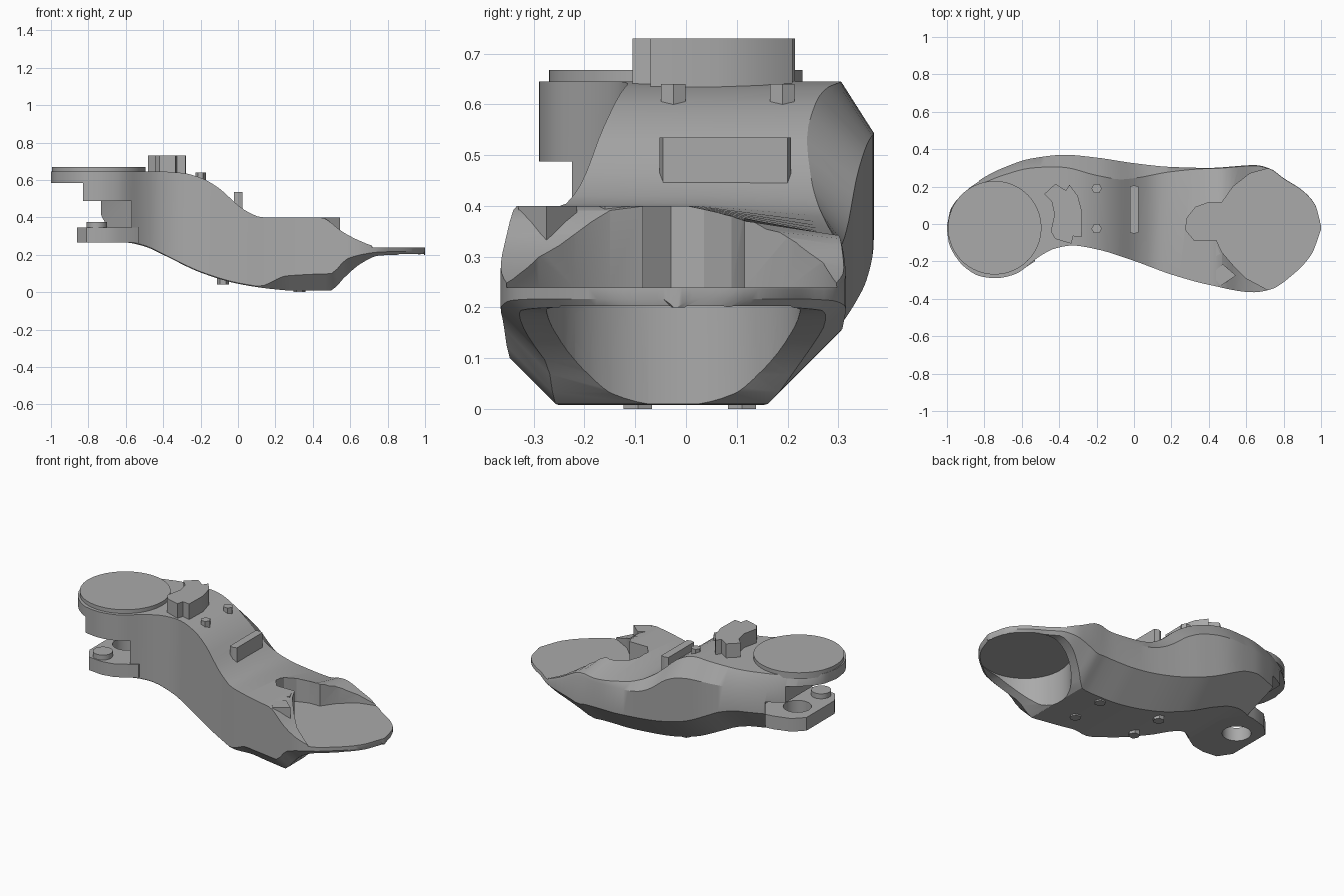
import bpy, bmesh, math

cube = bpy.data.objects.get("Cube")
if cube:
    bpy.data.objects.remove(cube, do_unlink=True)

grey = bpy.data.materials.new("plain_grey")
grey.use_nodes = True
grey.diffuse_color = (0.4, 0.4, 0.4, 1)
grey.node_tree.nodes["Principled BSDF"].inputs["Base Color"].default_value = (0.4, 0.4, 0.4, 1)


def finish(name, bm):
    bmesh.ops.recalc_face_normals(bm, faces=bm.faces)
    mesh = bpy.data.meshes.new(name)
    bm.to_mesh(mesh)
    bm.free()
    mesh.materials.append(grey)
    obj = bpy.data.objects.new(name, mesh)
    bpy.context.collection.objects.link(obj)
    return obj


def prism(name, outline, low, high):
    bm = bmesh.new()
    rings = [[bm.verts.new((x, y, z)) for x, y in outline] for z in (low, high)]
    skin(bm, rings)
    return finish(name, bm)


def skin(bm, rings):
    count = len(rings[0])
    for a, b in zip(rings, rings[1:]):
        for i in range(count):
            j = (i + 1) % count
            bm.faces.new((a[i], a[j], b[j], b[i]))
    bm.faces.new(rings[0])
    bm.faces.new(rings[-1])


def disc(name, x, y, radius, low, high, sides=64):
    turn = 2 * math.pi / sides
    ring = [(x + radius * math.cos(i * turn), y + radius * math.sin(i * turn)) for i in range(sides)]
    return prism(name, ring, low, high)


def activate(obj):
    bpy.ops.object.select_all(action='DESELECT')
    obj.select_set(True)
    bpy.context.view_layer.objects.active = obj


def cut(obj, cutter):
    cutter.hide_render = True
    mod = obj.modifiers.new("cut", 'BOOLEAN')
    mod.operation = 'DIFFERENCE'
    mod.solver = 'EXACT'
    mod.object = cutter
    activate(obj)
    bpy.ops.object.modifier_apply(modifier=mod.name)
    bpy.data.objects.remove(cutter, do_unlink=True)


def curve(points):
    """Smooth function of x through the points, without overshoot."""
    xs, ys = zip(*points)
    n = len(xs)
    slope = [(ys[i + 1] - ys[i]) / (xs[i + 1] - xs[i]) for i in range(n - 1)]
    tangent = [slope[0]]
    for a, b in zip(slope, slope[1:]):
        tangent.append(2 * a * b / (a + b) if a * b > 0 else 0)
    tangent.append(slope[-1])

    def value(x):
        x = min(max(x, xs[0]), xs[-1])
        i = max(k for k in range(n - 1) if xs[k] <= x)
        w = xs[i + 1] - xs[i]
        t = (x - xs[i]) / w
        s = 1 - t
        return (ys[i] * (1 + 2 * t) * s * s + ys[i + 1] * (3 - 2 * t) * t * t
                + w * t * s * (tangent[i] * s - tangent[i + 1] * t))
    return value


# Arm body: side profile and plan curves along its length
top = curve([(-1, .645), (-.42, .645), (-.3, .638), (-.2, .612), (-.1, .555), (0, .465),
             (.06, .425), (.13, .4), (.44, .4), (.56, .322), (.65, .275), (.75, .243), (1, .243)])
bottom = curve([(-1, .265), (-.6, .265), (-.5, .245), (-.4, .2), (-.2, .105), (0, .045),
                (.2, .015), (.3, .008), (.49, .008), (.58, .09), (.66, .155), (.75, .195), (.85, .2), (1, .2)])
front = curve([(-1, -.03), (-.99, -.1), (-.96, -.165), (-.9, -.235), (-.82, -.28), (-.74, -.29),
               (-.64, -.27), (-.5, -.17), (-.42, -.13), (-.33, -.115), (-.2, -.135), (0, -.197),
               (.2, -.27), (.4, -.325), (.64, -.365), (.73, -.35), (.85, -.27), (.95, -.16), (1, -.03)])
back = curve([(-1, -.01), (-.98, .08), (-.9, .175), (-.8, .25), (-.7, .3), (-.55, .35), (-.37, .37),
              (-.2, .355), (0, .325), (.2, .305), (.4, .3), (.65, .315), (.73, .295),
              (.8, .245), (.9, .18), (.97, .1), (1, -.01)])
top_inset = curve([(-1, .005), (-.75, .035), (-.5, .055), (-.35, .07), (-.2, .095),
                   (-.1, .1), (0, .08), (.2, .025), (.4, .004), (1, .004)])
shoulder = curve([(-1, .03), (-.7, .09), (-.3, .1), (0, .07), (.4, .02), (1, .005)])
back_drop = curve([(-1, 0), (-.02, 0), (.1, .01), (.2, .04), (.42, .07), (.56, 0), (1, 0)])
front_chamfer = curve([(-1, .005), (.1, .005), (.27, .08), (.5, .09), (1, .09)])

bm = bmesh.new()
rings = []
steps = 90
for i in range(steps + 1):
    x = -math.cos(math.pi * i / steps)
    f, b, zt, zb = front(x), back(x), top(x), bottom(x)
    h, w = zt - zb, b - f
    cb = min(.15, .4 * h, .3 * w)
    cf = min(front_chamfer(x), .4 * h, .3 * w)
    zr = zt - back_drop(x)
    inset = min(top_inset(x), .3 * w)
    section = [(f, zt), ((f + b) / 2, zt), (b - inset, zr), (b, zr - min(shoulder(x), .25 * h)),
               (b, zb + cb), (b - cb, zb), (f + cf, zb), (f, zb + cf)]
    rings.append([bm.verts.new((x, y, z)) for y, z in section])
skin(bm, rings)
body = finish("arm_body", bm)

# Openings: head step, hinge gap, cup below the end plate, pocket above it
cut(body, prism("step_cutter", [(-1.1, -.5), (-.83, -.5), (-.83, .5), (-1.1, .5)], -.1, .585))
cut(body, prism("gap_cutter", [(-1.2, -.5), (-.57, -.5), (-.57, .05), (-.73, .28), (-.8, .5), (-1.2, .5)],
                -.2, .488))
cut(body, disc("cup_cutter", .745, -.025, .25, -.1, .203))
cut(body, prism("pocket_cutter", [
    (.47, .115), (.4, .115), (.33, .09), (.285, .035), (.275, -.03), (.32, -.085), (.44, -.085),
    (.47, -.15), (.53, -.22), (.6, -.29), (.73, -.36), (.8, -.5), (1.1, -.5), (1.1, .5),
    (.75, .5), (.73, .3), (.62, .27), (.53, .2)], .239, .8))

# Hinge lug with its hole and boss
lug = prism("hinge_lug", [(-.53, -.2), (-.64, -.27), (-.72, -.285), (-.81, -.275), (-.86, -.2),
                          (-.86, .07), (-.8, .13), (-.7, .16), (-.53, .18)], .265, .345)
cut(lug, disc("hole_cutter", -.735, -.02, .078, .1, .5, 40))
boss = disc("hinge_boss", -.755, -.22, .055, .34, .375, 32)

# Parts standing on the body
parts = [
    body, lug, boss,
    disc("head_disc", -.745, -.02, .25, .63, .668, 80),
    prism("curved_stop", [(-.42, .215), (-.365, .18), (-.345, .21), (-.3, .15), (-.277, .06),
                          (-.28, -.07), (-.325, -.065), (-.335, -.105), (-.42, -.08), (-.445, -.04),
                          (-.425, .05), (-.44, .12), (-.48, .16)], .62, .73),
    prism("cross_bar", [(-.022, -.045), (0, -.052), (.025, -.045), (.025, .2), (0, .207), (-.022, .2)],
          .42, .535),
    prism("inner_block", [(.32, -.085), (.43, -.085), (.46, -.16), (.39, -.2)], .23, .4),
    prism("outer_block", [(.475, -.215), (.545, -.275), (.465, -.33), (.41, -.27)], .3, .4),
]
for y in (-.025, .19):
    parts.append(disc("top_bolt", -.2, y, .028, .56, .64, 6))
for x, low in ((-.08, .042), (.33, 0)):
    for y in (-.095, .11):
        parts.append(disc("bottom_bolt", x, y, .032, low, low + .07, 6))

for obj in parts:
    activate(obj)
    bpy.ops.object.shade_smooth_by_angle(angle=math.radians(30))
